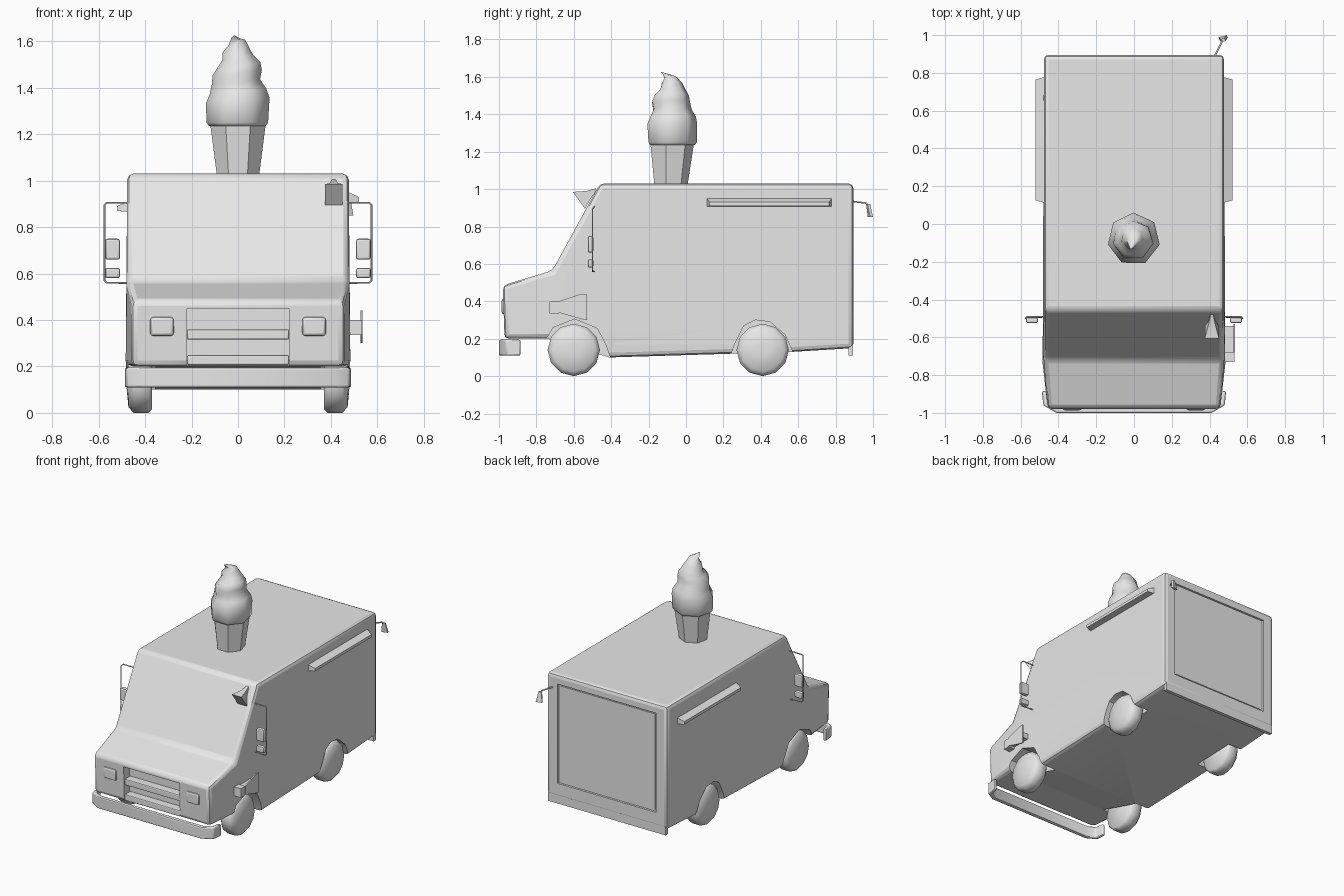
import bpy, bmesh, math
from mathutils import Vector

if "Cube" in bpy.data.objects:
    bpy.data.objects.remove(bpy.data.objects["Cube"], do_unlink=True)

grey = bpy.data.materials.new("plain_grey")
grey.use_nodes = True
grey.diffuse_color = (0.8, 0.8, 0.8, 1)
grey.node_tree.nodes["Principled BSDF"].inputs["Base Color"].default_value = grey.diffuse_color


def select(ob):
    bpy.ops.object.select_all(action='DESELECT')
    ob.select_set(True)
    bpy.context.view_layer.objects.active = ob


def smooth(ob, angle=35):
    select(ob)
    bpy.ops.object.shade_smooth_by_angle(angle=math.radians(angle))


def loft(name, rings, angle=35):
    """Skin a list of equal rings and cap both ends."""
    bm = bmesh.new()
    rows = [[bm.verts.new(p) for p in ring] for ring in rings]
    n = len(rows[0])
    for low, high in zip(rows, rows[1:]):
        for i in range(n):
            j = (i + 1) % n
            bm.faces.new((low[i], low[j], high[j], high[i]))
    bm.faces.new(rows[0])
    bm.faces.new(rows[-1])
    bmesh.ops.recalc_face_normals(bm, faces=bm.faces)
    mesh = bpy.data.meshes.new(name)
    bm.to_mesh(mesh)
    bm.free()
    ob = bpy.data.objects.new(name, mesh)
    bpy.context.collection.objects.link(ob)
    mesh.materials.append(grey)
    smooth(ob, angle)
    return ob


def prism(name, pts, axis, a, b):
    """Extrude a 2D outline along x, y or z from a to b."""
    place = {'x': lambda p, t: (t, p[0], p[1]),
             'y': lambda p, t: (p[0], t, p[1]),
             'z': lambda p, t: (p[0], p[1], t)}[axis]
    return loft(name, [[place(p, t) for p in pts] for t in (a, b)])


def box(name, x, y, z):
    return prism(name, [(x[0], y[0]), (x[1], y[0]), (x[1], y[1]), (x[0], y[1])], 'z', *z)


def apply(ob, kind, **settings):
    select(ob)
    mod = ob.modifiers.new(kind, kind)
    for key, value in settings.items():
        setattr(mod, key, value)
    bpy.ops.object.modifier_apply(modifier=mod.name)


def bevel(ob, width, segments=2):
    apply(ob, 'BEVEL', width=width, segments=segments,
          limit_method='ANGLE', angle_limit=math.radians(35))
    smooth(ob, 40)


def cut(ob, cutter):
    apply(ob, 'BOOLEAN', operation='DIFFERENCE', object=cutter, solver='EXACT')
    bpy.data.objects.remove(cutter, do_unlink=True)


def rod(name, points, radius):
    curve = bpy.data.curves.new(name, 'CURVE')
    curve.dimensions = '3D'
    curve.bevel_depth = radius
    curve.bevel_resolution = 1
    curve.use_fill_caps = True
    line = curve.splines.new('POLY')
    line.points.add(len(points) - 1)
    for p, co in zip(line.points, points):
        p.co = (*co, 1)
    curve.materials.append(grey)
    ob = bpy.data.objects.new(name, curve)
    bpy.context.collection.objects.link(ob)


# Van body: side outline, tapered nose, rounded edges
outline = [(-.97, .2), (-.98, .485), (-.715, .565), (-.46, 1.03), (.895, 1.03),
           (.895, .15), (.57, .13), (-.41, .1), (-.74, .2)]
body = prism("van_body", outline, 'x', -.477, .477)
for v in body.data.vertices:
    if v.co.y < -.9:
        v.co.x *= .96
bevel(body, .025)

# Wheel arches, grille opening and rear door recess
front_arch = [(-.745, 0), (-.745, .2), (-.71, .26), (-.595, .305), (-.475, .255),
              (-.43, .17), (-.405, .1), (-.405, 0)]
rear_arch = [(.235, 0), (.235, .1), (.26, .17), (.31, .27), (.37, .3), (.45, .29),
             (.53, .22), (.57, .13), (.57, 0)]
for side in (-1, 1):
    for arch in (front_arch, rear_arch):
        cut(body, prism("arch_cutter", arch, 'x', side * .355, side * .6))
cut(body, box("grille_cutter", (-.22, .22), (-1.1, -.91), (.205, .45)))
cut(body, box("door_cutter", (-.39, .39), (.88, 1), (.255, .965)))
smooth(body, 40)
box("rear_door", (-.375, .375), (.86, .885), (.268, .952))
box("rear_skirt", (-.465, .465), (.868, .893), (.11, .17))

# Grille bars
for i, z in enumerate((.205, .315)):
    bevel(box(f"grille_bar_{i + 1}", (-.22, .22), (-.968, -.9), (z, z + .045)), .008)

# Wrap-around front bumper
half = [(.41, -1), (.48, -.96), (.488, -.885), (.465, -.885), (.455, -.945), (.4, -.97)]
bumper = half + [(-x, y) for x, y in reversed(half)]
bevel(prism("front_bumper", bumper, 'z', .11, .195), .008)


# Wheels with a bulged hub
def wheel(name, side, y):
    profile = [(.37, .125), (.385, .14), (.45, .14), (.472, .115), (.48, .03)]
    n = 12
    loft(name, [[(side * x, y + r * math.sin(k * math.tau / n), .14 + r * math.cos(k * math.tau / n))
                 for k in range(n)] for x, r in profile], 50)


for side, label in ((1, "left"), (-1, "right")):
    wheel(f"front_wheel_{label}", side, -.6)
    wheel(f"rear_wheel_{label}", side, .41)

    # Headlight
    xs = sorted((side * .275, side * .38))
    bevel(box(f"headlight_{label}", xs, (-.987, -.95), (.33, .415)), .015)

    # Side mirrors on a tubular bracket
    rod(f"mirror_bracket_{label}",
        [(side * x, y, z) for x, y, z in ((.46, -.49, .905), (.565, -.49, .905), (.575, -.5, .895),
                                          (.575, -.5, .57), (.565, -.5, .56), (.46, -.49, .56))], .004)
    xs = sorted((side * .508, side * .572))
    bevel(box(f"large_mirror_{label}", xs, (-.525, -.495), (.66, .75)), .01)
    bevel(box(f"small_mirror_{label}", xs, (-.525, -.495), (.58, .625)), .01)

    # Rolled awning above the serving side
    drop = 0 if side > 0 else .04
    section = [(.465, .955), (.522, .93), (.522, .91), (.465, .905)]
    awning = prism(f"awning_{label}", [(side * x, z - drop) for x, z in section], 'y', .11, .78)
    for v in awning.data.vertices:
        if abs(v.co.x) > .5:
            v.co.y += .015 if v.co.y < .4 else -.015

# Folding sign on the left flank
box("sign_arm", (.47, .533), (-.73, -.68), (.335, .4))
sign = [(-.68, .34), (-.68, .4), (-.56, .44), (-.53, .44), (-.53, .3), (-.56, .305)]
prism("sign_plate", sign, 'x', .527, .536)
prism("sign_hinge", [(-.68, .35), (-.68, .39), (-.54, .39), (-.54, .35)], 'x', .47, .53)

# Convex mirror at the windshield top
hood = loft("front_crossover_mirror", [
    [(.375, -.605, .985), (.45, -.605, .985), (.45, -.54, .895), (.375, -.54, .895)],
    [(.395, -.53, .99), (.43, -.53, .99), (.43, -.515, .94), (.395, -.515, .94)],
    [(.405, -.48, 1.005), (.42, -.48, 1.005), (.42, -.48, .99), (.405, -.48, .99)]])

# Rear mirror on a bent arm
rod("rear_mirror_arm", [(.425, .885, .935), (.465, .965, .925), (.475, .982, .88)], .005)
loft("rear_mirror", [
    [(.465, .963, .92), (.485, .97, .92), (.478, .985, .92), (.46, .978, .92)],
    [(.453, .972, .85), (.497, .985, .85), (.49, 1, .85), (.447, .988, .85)]])


# Rooftop ice cream: tapered cone with a swirled top
def ring(cx, cy, z, r, swirl=0, tilt=0, n=7):
    pts = []
    for k in range(n):
        a = math.pi / 2 + k * math.tau / n
        s = math.sin(a - z * 45)
        rr = r * (1 + swirl * s)
        pts.append(Vector((cx + rr * math.cos(a), cy + rr * math.sin(a), z + tilt * math.cos(a))))
    return pts


loft("wafer_cone", [ring(0, -.085, 1.02, .093), ring(0, -.08, 1.24, .122)])
swirl_rows = [(1.235, .125, 0), (1.25, .136, 0), (1.345, .14, .02), (1.385, .126, .05),
              (1.425, .107, .06), (1.465, .107, .07), (1.5, .094, .08), (1.53, .07, .1),
              (1.565, .058, .12), (1.595, .036, .1)]
rows = [ring(-.003, -.078, z, r, s, .012 if s else 0) for z, r, s in swirl_rows]
rows.append(ring(-.01, -.105, 1.613, .02))
rows.append(ring(-.016, -.13, 1.625, .003))
loft("ice_cream_swirl", rows, 60)
